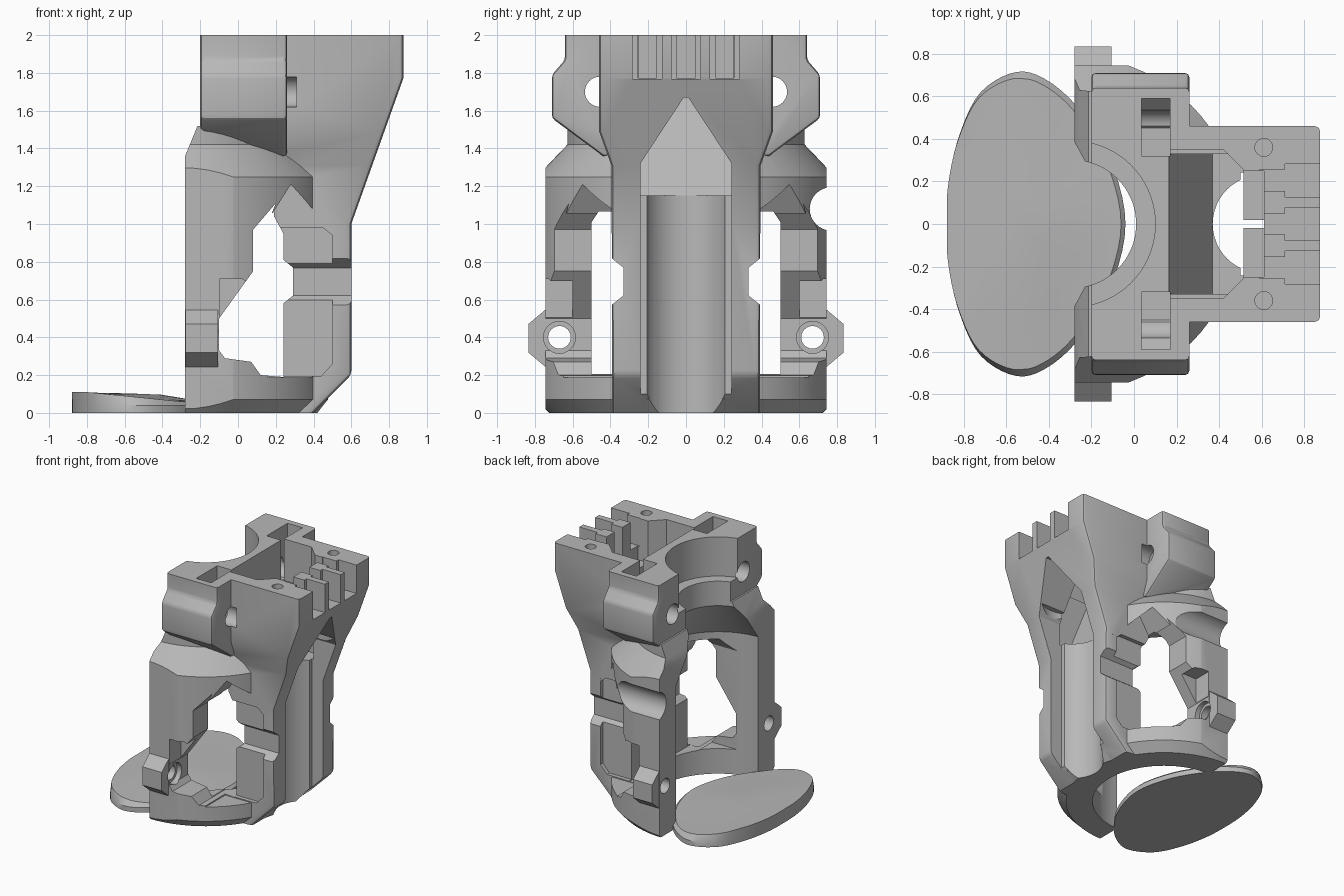
import bpy, bmesh, math
from mathutils import Vector

old = bpy.data.objects.get("Cube")
if old:
    bpy.data.objects.remove(old, do_unlink=True)

grey = bpy.data.materials.new("mid_grey")
grey.use_nodes = True
COLOUR = (0.48, 0.48, 0.48, 1)
grey.diffuse_color = COLOUR
grey.node_tree.nodes["Principled BSDF"].inputs["Base Color"].default_value = COLOUR
AXIS = -0.29  # x of the vertical bore axis


def finish(bm, name):
    bmesh.ops.recalc_face_normals(bm, faces=bm.faces)
    mesh = bpy.data.meshes.new(name)
    bm.to_mesh(mesh)
    bm.free()
    ob = bpy.data.objects.new(name, mesh)
    bpy.context.collection.objects.link(ob)
    mesh.materials.append(grey)
    return ob


def prism(name, pts, axis, lo, hi):
    """Extrude a 2D outline along one axis."""
    place = {"x": lambda p, t: (t, p[0], p[1]),
             "y": lambda p, t: (p[0], t, p[1]),
             "z": lambda p, t: (p[0], p[1], t)}[axis]
    bm = bmesh.new()
    ends = [[bm.verts.new(place(p, t)) for p in pts] for t in (lo, hi)]
    for i in range(len(pts)):
        j = (i + 1) % len(pts)
        bm.faces.new((ends[0][i], ends[0][j], ends[1][j], ends[1][i]))
    bm.faces.new(ends[0])
    bm.faces.new(ends[1])
    return finish(bm, name)


def box(name, x0, x1, y0, y1, z0, z1):
    return prism(name, [(x0, y0), (x1, y0), (x1, y1), (x0, y1)], "z", z0, z1)


def rod(name, a, b, r, axis, lo, hi, n=32):
    pts = [(a + r * math.cos(math.tau * i / n), b + r * math.sin(math.tau * i / n)) for i in range(n)]
    return prism(name, pts, axis, lo, hi)


def lathe(name, profile, n=72):
    """Solid of revolution from (radius, z) points around the bore axis."""
    bm = bmesh.new()
    rings = [[bm.verts.new((AXIS + r * math.cos(math.tau * i / n), r * math.sin(math.tau * i / n), z))
              for i in range(n)] for r, z in profile]
    for a, b in zip(rings, rings[1:]):
        for i in range(n):
            j = (i + 1) % n
            bm.faces.new((a[i], a[j], b[j], b[i]))
    bm.faces.new(rings[0])
    bm.faces.new(rings[-1])
    return finish(bm, name)


def apply(ob, mod):
    bpy.context.view_layer.objects.active = ob
    bpy.ops.object.modifier_apply(modifier=mod.name)


def combine(ob, other, op):
    """Boolean with the robust solver, or the exact one if that changes nothing."""
    before = len(ob.data.vertices)
    for solver in ("MANIFOLD", "EXACT"):
        mod = ob.modifiers.new("bool", "BOOLEAN")
        mod.operation, mod.object, mod.solver = op, other, solver
        try:
            apply(ob, mod)
        except RuntimeError:
            ob.modifiers.remove(mod)
        if len(ob.data.vertices) != before:
            break
    bpy.data.objects.remove(other, do_unlink=True)


def bevel(ob, width, segments=2):
    mod = ob.modifiers.new("bevel", "BEVEL")
    mod.width, mod.segments = width, segments
    mod.limit_method, mod.angle_limit = "ANGLE", math.radians(40)
    apply(ob, mod)


def both(pts):
    """Close a half outline given for +first-coordinate by mirroring it."""
    return pts + [(-a, b) for a, b in reversed(pts)]


def flip(pts, s):
    return [(s * a, b) for a, b in pts]


# Lower cage: turned shell trimmed flat at the back and sides
body = lathe("main_body", [(.67, -.06), (.79, .07), (.79, 1.25), (.63, 1.42), (.63, 1.52)])
combine(body, prism("trim", [(-.28, -.1), (.7, -.1), (.7, 1.7), (-.14, 1.7), (-.28, 1.36)],
                    "y", -.745, .745), "INTERSECT")

# Upper clamp block, left tall so that its top stays sharp after trimming
block = prism("clamp_block", both([(.44, 1.36), (.71, 1.56), (.71, 1.79), (.64, 1.87), (.64, 2.25)]),
              "x", -.2, .26)
bevel(block, .02)
combine(body, block, "UNION")

# Spine widening towards the top
spine = prism("spine", [(.1, -.2), (.2, -.2), (.6, .2), (.6, 1), (.875, 1.77), (.875, 2.2),
                        (-.1, 2.2), (-.1, 1.4), (.1, 1.4)], "y", -.6, .6)
combine(spine, prism("spine_sides", both([(.39, -.3), (.395, 1.31), (.46, 1.49), (.46, 2.3)]),
                     "x", -.3, 1), "INTERSECT")
bevel(spine, .025)
combine(body, spine, "UNION")

# Screw ears
for s in (-1, 1):
    ear = [(.56, .26), (.74, .24), (.835, .32), (.835, .47), (.74, .55), (.6, .62)]
    combine(body, prism("ear", flip(ear, s), "x", -.279, -.105), "UNION")

# Flat top and bottom
cuts = [box("top_trim", -1, 1, -1, 1, 2, 2.5), box("base_trim", -1, 1, -1, 1, -.5, 0)]

# Stepped bore with a conical shoulder
cuts.append(lathe("bore", [(.53, -.1), (.53, 1.16), (.3, 1.48), (.3, 1.68), (.39, 1.68), (.39, 2.1)]))

# Side windows, first through the whole width, then wider beside the spine
cuts.append(prism("window", [(.2, 1.11), (.08, .97), (.08, .75), (-.1, .5), (-.1, .33), (-.07, .29),
                             (.07, .27), (.12, .2), (.24, .19), (.24, .58), (.29, .62), (.29, .77),
                             (.24, .81), (.24, .95), (.18, 1.06)], "y", -1, 1))
# Flat inner faces of the pillars
cuts.append(prism("pillar_gap", both([(.5, .205), (.5, 1.01), (.44, 1.1), (.371, 1.1)]), "x", -.4, .19))
for s in (-1, 1):
    y0, y1 = sorted((s * .393, s * .9))
    cuts.append(prism("side_window", [(.16, 1.02), (.28, 1.21), (.51, .95), (.7, .95), (.7, .187), (.16, .187)],
                      "y", y0, y1))
    # Recess and notch in the spine flank
    y0, y1 = sorted((s * .36, s * .5))
    cuts.append(prism("flank", [(.21, .195), (.44, .195), (.5, .26), (.5, .94), (.45, .98), (.21, .98)],
                      "y", y0, y1))
    cuts.append(prism("notch", flip([(.42, .55), (.33, .622), (.33, .768), (.42, .84)], s), "x", .22, .71))
    # Clamp screw, sloped nut pocket and top screw holes
    cuts.append(rod("clamp_screw", s * .455, 1.7, .08, "x", -.4, .31))
    cuts.append(prism("nut_pocket", flip([(.32, 1.61), (.45, 1.61), (.59, 1.76), (.59, 2.1), (.32, 2.1)], s),
                      "x", .035, .17))
    cuts.append(rod("top_screw", .61, s * .36, .042, "z", 1.75, 2.1, 20))
    # Ear screw with counterbore and tool clearance in the pillar
    cuts.append(rod("ear_screw", s * .67, .4, .06, "x", -.4, 0, 24))
    cuts.append(rod("ear_counterbore", s * .67, .4, .085, "x", -.14, .01, 24))
    y0, y1 = sorted((s * .6, s * .91))
    cuts.append(prism("ear_clearance", [(-.097, .45), (-.097, .71), (.02, .71), (.07, .68), (.07, .45)],
                      "y", y0, y1))

# Open pocket behind the spine and its steep floor
pocket = [(.25, .61), (.25, .52), (.35, .42), (.35, .165)]
cuts.append(prism("pocket", [(b, a) for a, b in both(pocket)], "z", 1.66, 2.1))
cuts.append(prism("steep_floor", [(.161, 1.675), (.37, 1.15), (.515, 1.15), (.515, 1.675)], "y", -.33, .33))

# Gabled groove down the spine
cuts.append(rod("groove_round", .6, 0, .23, "z", -.11, 1.4, 48))
cuts.append(prism("groove_gable", both([(.242, -.12), (.242, 1.32), (.012, 1.67)]), "x", .5, 1.1))

# Cable slots leaving two fins in the outer wall
for y in (-.205, 0, .205):
    cuts.append(box("slot_outer", .71, 1, y - .077, y + .077, 1.768, 2.1))
    cuts.append(box("slot_inner", .59, .72, y - .05, y + .05, 1.773, 2.11))

# Finger scoop on one pillar
cuts.append(rod("scoop", .77, 1.08, .115, "x", -.5, .5))

for c in cuts:
    combine(body, c, "DIFFERENCE")

# Loose oval pad beside the base
half = [(-.88, 0), (-.87, .2), (-.82, .42), (-.72, .62), (-.55, .715),
        (-.4, .67), (-.25, .53), (-.11, .3), (-.04, 0)]
loop = half + [(x, -y) for x, y in reversed(half[1:-1])]


def spline(pts, steps=5):
    out = []
    for i in range(len(pts)):
        a, b, c, d = (Vector(pts[(i + k) % len(pts)]) for k in (-1, 0, 1, 2))
        for t in (k / steps for k in range(steps)):
            out.append(.5 * (2 * b + (c - a) * t + (2 * a - 5 * b + 4 * c - d) * t * t
                             + (3 * b - a - 3 * c + d) * t ** 3))
    return out


bm = bmesh.new()
outline = spline(loop)
rings = []
for scale, base, drop in ((1, 0, 0), (1, .04, 0), (.955, .11, .05), (.6, .112, .045), (.2, .112, .02)):
    ring = []
    for p in outline:
        x, y = -.5 + (p.x + .5) * scale, p.y * scale
        x -= .02 * (scale < 1) * (p.x < -.5) * scale
        fall = min(1, max(0, (x + .8) / .5))
        ring.append(bm.verts.new((max(x, -.88), y, base - drop * fall)))
    rings.append(ring)
n = len(outline)
for a, b in zip(rings, rings[1:]):
    for i in range(n):
        bm.faces.new((a[i], a[(i + 1) % n], b[(i + 1) % n], b[i]))
bm.faces.new(rings[0])
bm.faces.new(rings[-1])
pad = finish(bm, "oval_pad")

# Smooth shading with crisp edges
for ob in (body, pad):
    bpy.ops.object.select_all(action="DESELECT")
    ob.select_set(True)
    bpy.context.view_layer.objects.active = ob
    bpy.ops.object.shade_smooth_by_angle(angle=math.radians(28))
